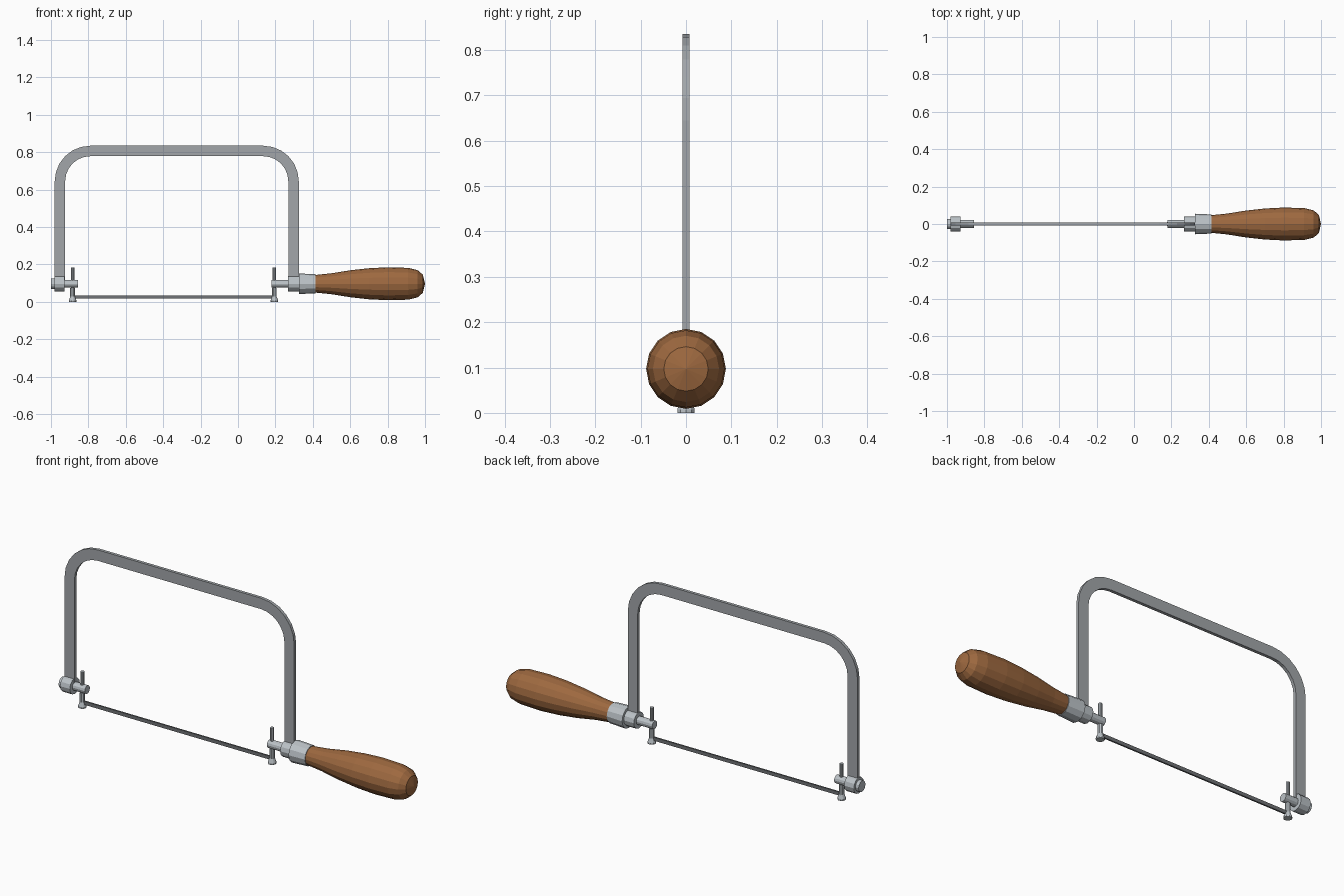
import bpy, bmesh, math
from mathutils import Matrix, Vector

if "Cube" in bpy.data.objects:
    bpy.data.objects.remove(bpy.data.objects["Cube"])


def material(name, rgb):
    m = bpy.data.materials.new(name)
    m.diffuse_color = (*rgb, 1)
    m.use_nodes = True
    m.node_tree.nodes["Principled BSDF"].inputs["Base Color"].default_value = m.diffuse_color
    return m


FRAME = material("frame steel", (0.36, 0.38, 0.40))
BRIGHT = material("bright steel", (0.50, 0.54, 0.57))
BLADE = material("blade steel", (0.16, 0.17, 0.18))
WOOD = material("wood", (0.34, 0.14, 0.05))
AXIS_Z = 0.097


def finish(name, bm, mat):
    bmesh.ops.recalc_face_normals(bm, faces=bm.faces)
    me = bpy.data.meshes.new(name)
    bm.to_mesh(me)
    bm.free()
    me.materials.append(mat)
    ob = bpy.data.objects.new(name, me)
    bpy.context.collection.objects.link(ob)
    return ob


def lathe(name, profile, sides, mat, origin, along_x, dome=0):
    """Solid of rings (distance, radius) along x or z."""
    bm = bmesh.new()
    rings = []
    for d, r in profile:
        ring = []
        for i in range(sides):
            a = 2 * math.pi * i / sides
            u, v = r * math.cos(a), r * math.sin(a)
            p = Vector((d, u, v)) if along_x else Vector((u, v, d))
            ring.append(bm.verts.new(p + Vector(origin)))
        rings.append(ring)
    for a, b in zip(rings, rings[1:]):
        for i in range(sides):
            j = (i + 1) % sides
            bm.faces.new((a[i], a[j], b[j], b[i]))
    bm.faces.new(rings[0])
    end = bm.faces.new(rings[-1])
    if dome:
        center = bmesh.ops.poke(bm, faces=[end])["verts"][0]
        center.co.x += dome
    return finish(name, bm, mat)


def rod_x(name, x0, x1, r, sides=12):
    return lathe(name, [(x0, r), (x1, r)], sides, BRIGHT, (0, 0, AXIS_Z), True)


# Bent flat-bar frame: an outer and inner arch joined through its thickness
def arch(inset):
    cl, cr, cz, r = -0.79, 0.135, 0.645, 0.19 - inset
    pts = [(cl - r, 0.10)]
    for c, start in ((cl, 180), (cr, 90)):
        for i in range(7):
            a = math.radians(start - 15 * i)
            pts.append((c + r * math.cos(a), cz + r * math.sin(a)))
    return pts + [(cr + r, 0.10)]


bm = bmesh.new()
outer, inner = arch(0), arch(0.056)
rows = [[bm.verts.new((x, y, z)) for x, y, z in
         ((o[0], -0.008, o[1]), (o[0], 0.008, o[1]),
          (n[0], 0.008, n[1]), (n[0], -0.008, n[1]))]
        for o, n in zip(outer, inner)]
for a, b in zip(rows, rows[1:]):
    for i in range(4):
        j = (i + 1) % 4
        bm.faces.new((a[i], a[j], b[j], b[i]))
bm.faces.new(rows[0])
bm.faces.new(rows[-1])
finish("frame", bm, FRAME)

# Bosses and spigots at the ends of the frame
rod_x("front_end_knob", -1.0, -0.978, 0.028)
rod_x("front_boss", -0.982, -0.927, 0.041)
rod_x("front_spigot", -0.93, -0.856, 0.021)
rod_x("rear_spigot", 0.178, 0.275, 0.021)
rod_x("rear_boss", 0.268, 0.326, 0.041)

# Tension pins with flared, blade-holding feet
for name, x in (("front_pin", -0.884), ("rear_pin", 0.194)):
    lathe(name, [(0, 0.020), (0.008, 0.020), (0.028, 0.013), (0.075, 0.013),
                 (0.075, 0.009), (0.184, 0.009)], 10, BRIGHT, (x, 0, 0), False)

# Blade
bm = bmesh.new()
bmesh.ops.create_cube(bm, size=1, matrix=Matrix.Translation((-0.345, 0, 0.026))
                      @ Matrix.Diagonal((1.08, 0.008, 0.018, 1)))
finish("blade", bm, BLADE)

# Ferrule and turned handle
lathe("ferrule", [(0.325, 0.055), (0.415, 0.051)], 12, BRIGHT, (0, 0, AXIS_Z), True)
lathe("handle", [(0.413, 0.047), (0.50, 0.056), (0.60, 0.072), (0.70, 0.083),
                 (0.80, 0.088), (0.91, 0.085), (0.96, 0.073), (0.988, 0.049)],
      16, WOOD, (0, 0, AXIS_Z), True, dome=0.012)
